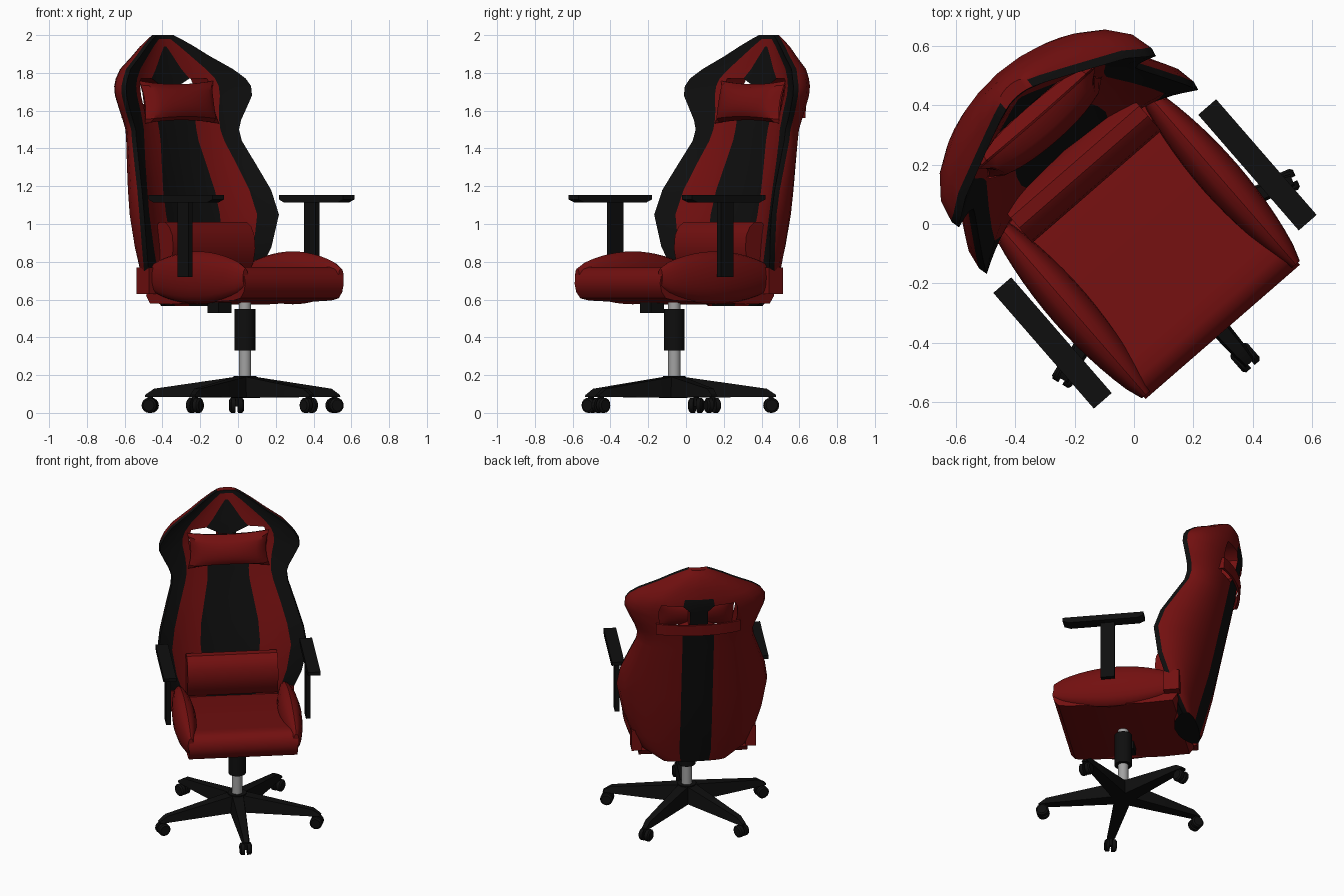
import bpy, bmesh, math
from math import sin, cos, pi, radians

if "Cube" in bpy.data.objects:
    bpy.data.objects.remove(bpy.data.objects["Cube"])

# Chair is modelled facing -y round its column, then turned 41 degrees
TURN, CENTRE = radians(41), (0.037, -0.062, 0)

def material(name, rgb):
    m = bpy.data.materials.new(name)
    m.diffuse_color = (*rgb, 1)
    m.use_nodes = True
    m.node_tree.nodes["Principled BSDF"].inputs["Base Color"].default_value = m.diffuse_color
    return m

RED = material("dark red leather", (0.17, 0.005, 0.005))
BLACK = material("black", (0.0045, 0.0045, 0.0045))
STEEL = material("grey steel", (0.36, 0.36, 0.36))

def build(name, verts, faces, mats, index=None):
    me = bpy.data.meshes.new(name)
    me.from_pydata(verts, [], faces)
    for m in mats:
        me.materials.append(m)
    if index:
        me.polygons.foreach_set("material_index", index)
    bm = bmesh.new()
    bm.from_mesh(me)
    bmesh.ops.recalc_face_normals(bm, faces=bm.faces)
    bm.to_mesh(me)
    bm.free()
    ob = bpy.data.objects.new(name, me)
    ob.location, ob.rotation_euler = CENTRE, (0, 0, TURN)
    bpy.context.collection.objects.link(ob)
    return ob

def loft(name, rings, mat):
    n = len(rings[0])
    faces = [tuple(range(n)), tuple(range((len(rings) - 1) * n, len(rings) * n))]
    for r in range(len(rings) - 1):
        for i in range(n):
            k = (i + 1) % n
            faces.append((r * n + i, r * n + k, r * n + n + k, r * n + n + i))
    return build(name, [p for ring in rings for p in ring], faces, [mat])

def extrude(name, profile, x0, x1, mat):
    return loft(name, [[(x, y, z) for y, z in profile] for x in (x0, x1)], mat)

def box(name, x0, x1, y0, y1, z0, z1, mat):
    return extrude(name, [(y0, z0), (y1, z0), (y1, z1), (y0, z1)], x0, x1, mat)

def column(name, r, z0, z1, mat, n=20):
    return loft(name, [[(r * cos(2 * pi * i / n), r * sin(2 * pi * i / n), z) for i in range(n)]
                       for z in (z0, z1)], mat)

def lerp(table, z):
    for (a, p), (b, q) in zip(table, table[1:]):
        if z <= b:
            return p + (q - p) * (z - a) / (b - a)
    return table[-1][1]

# Star base with five legs and twin-wheel casters
column("base_hub", 0.06, 0.08, 0.195, BLACK)
for n in range(5):
    a = -pi / 2 + n * 2 * pi / 5

    def place(r, t, z, a=a):
        return (r * cos(a) - t * sin(a), r * sin(a) + t * cos(a), z)
    loft(f"base_leg_{n}", [[place(r, -w, lo), place(r, w, lo), place(r, w * 0.7, hi), place(r, -w * 0.7, hi)]
                           for r, w, lo, hi in ((0, .05, .08, .19), (.05, .05, .08, .19),
                                                (.49, .027, .085, .128), (.54, .02, .085, .095))], BLACK)
    for s in (-1, 1):
        loft(f"caster_wheel_{n}_{s}", [[place(.515 + r * cos(q * pi / 8), s * t, .04 + r * sin(q * pi / 8))
                                        for q in range(16)]
                                       for t, r in ((.008, .04), (.03, .04), (.038, .03))], BLACK)
    box_ring = [[place(.515 + d, t, z) for d, z in ((-.012, .035), (.012, .035), (.012, .1), (-.012, .1))]
                for t in (-.012, .012)]
    loft(f"caster_stem_{n}", box_ring, BLACK)

# Gas lift and tilt control
column("gas_lift", 0.033, 0.15, 0.62, STEEL)
column("lift_sleeve", 0.055, 0.33, 0.55, BLACK)
box("tilt_control", -.225, -.135, -.045, .045, .53, .61, BLACK)

# Seat cushion with rolled front
extrude("seat", [(-.30, .595), (-.36, .607), (-.388, .64), (-.40, .685), (-.39, .73), (-.365, .76), (-.33, .772),
                 (-.27, .768), (0, .735), (.3, .72), (.38, .70), (.40, .62), (.37, .58), (.2, .575)],
        -.345, .345, RED)

for s, side in ((-1, "left"), (1, "right")):
    # Domed side bolster of the seat
    rings = []
    for i in range(15):
        t = i / 14
        k = max(sin(pi * t), 0) ** 0.7
        w, h = .018 + .055 * k, .05 + .09 * k
        rings.append([(s * (.335 + w * cos(q * pi / 8)), -.39 + .78 * t, .715 + h * sin(q * pi / 8))
                      for q in range(16)])
    loft(f"{side}_seat_bolster", rings, RED)
    box(f"{side}_hinge_cover", s * .33, s * .395, .32, .42, .63, .77, RED)
    # Armrest: pad on a flat post
    extrude(f"{side}_arm_pad", [(-.31, 1.153), (.207, 1.153), (.207, 1.13), (.17, 1.115), (-.27, 1.115),
                                (-.31, 1.13)], s * .418, s * .498, BLACK)
    box(f"{side}_arm_post", s * .43, s * .46, -.073, .017, .72, 1.13, BLACK)

# Backrest shell: height, half width, wing y, centre-stripe ratio, border ratio
ROWS = [(.565, .20, .41, .45, .8), (.65, .33, .37, .45, .8), (.75, .395, .33, .42, .8), (.88, .445, .29, .4, .8),
        (1.05, .48, .27, .4, .8), (1.18, .46, .31, .4, .79), (1.32, .415, .385, .38, .78),
        (1.44, .375, .45, .36, .76), (1.5, .368, .465, .36, .74), (1.55, .385, .468, .35, .71),
        (1.6, .41, .462, .14, .68), (1.68, .447, .45, .13, .66), (1.73, .445, .455, .13, .66),
        (1.77, .42, .47, .32, .66), (1.82, .365, .51, .25, .64), (1.89, .245, .565, .18, .62),
        (1.94, .168, .6, .05, .55), (1.98, .10, .63, .05, .4), (2.0, .06, .645, .05, .3)]
REAR = [(.565, .48), (.9, .575), (1.4, .68), (1.8, .76), (1.95, .735), (2.0, .70)]
FRONT = [(.565, .33), (1.0, .43), (1.7, .6), (2.0, .655)]
NC = 15

def rear_y(w, z, ve):
    e = ve + .03
    return e + (lerp(REAR, z) - e) * math.sqrt(max(0, 1 - w * w))

def steps(a, b):
    half = [a, (a + b) / 2, .85 * b, b, (1 + b) / 2, .5 + .5 * (.95 if b > .7 else .92), 1]
    return [-w for w in reversed(half)] + [0] + half

front, rear = [], []
for z, u, ve, a, b in ROWS:
    vf = lerp(FRONT, z)
    front += [(w * u * .985, vf + (ve - vf) * abs(w) ** 2.2, z) for w in steps(a, b)]
    rear += [(w * u, rear_y(w, z, ve), z) for w in steps(min(a, .1 / u), b)]
faces, index, edges = [], [], {}
off = len(front)
for r in range(len(ROWS) - 1):
    zm = (ROWS[r][0] + ROWS[r + 1][0]) / 2
    for j in range(NC - 1):
        k = j - 7 if j >= 7 else 6 - j
        if 9 <= r <= 12 and k in (1, 2):      # openings either side of the head pillow
            continue
        q = (r * NC + j, r * NC + j + 1, r * NC + NC + j + 1, r * NC + NC + j)
        faces.append(q)
        index.append(1 if k >= 4 or zm > 1.96 or (k == 0 and zm < 1.93) else 0)
        faces.append(tuple(v + off for v in q))
        index.append(1 if k == 0 and zm < 1.84 else 0)
        for e in zip(q, q[1:] + q[:1]):
            key = tuple(sorted(e))
            edges[key] = edges.get(key, 0) + 1
for (p, q), n in edges.items():               # rim and opening walls
    if n == 1:
        faces.append((p, q, q + off, p + off))
        rim = (p % NC == q % NC and p % NC in (0, NC - 1)) or (p < NC and q < NC)
        index.append(1 if rim else 0)
build("backrest", front + rear, faces, [RED, BLACK], index)

# Head pillow, pinched at the sides with pointed corners
NX, NZ = 14, 10
verts, faces = [], []
for side in (-1, 1):
    for i in range(NX + 1):
        for j in range(NZ + 1):
            s, t = 2 * i / NX - 1, 2 * j / NZ - 1
            th = .075 * (max(0, (1 - s * s) * (1 - t * t))) ** .4 + .003
            zz = .113 * t * (1 - .16 * (1 - s * s))
            verts.append((.26 * s * (1 - .08 * (1 - t * t)), .535 + .2 * zz + side * th, 1.645 + zz))
    o = 0 if side < 0 else (NX + 1) * (NZ + 1)
    for i in range(NX):
        for j in range(NZ):
            p = o + i * (NZ + 1) + j
            faces.append((p, p + 1, p + NZ + 2, p + NZ + 1))
build("head_pillow", verts, faces, [RED])

# Strap of the head pillow, round the back of the shell
path = [(-.25, .55)] + [(.26 * i / 5, rear_y(.26 * i / 5 / .41, 1.6, .462) + .004) for i in range(-5, 6)] + [(.25, .55)]
loft("pillow_strap", [[(x * m, y + d, z) for m, d, z in ((1, 0, 1.56), (1.03, .014, 1.56),
                                                        (1.03, .02, 1.635), (1, .006, 1.635))]
                      for x, y in path], RED)

# Lumbar cushion
extrude("lumbar_cushion", [(.30, .74), (.262, .80), (.248, .87), (.255, .94), (.28, .985), (.315, 1.01),
                           (.36, 1.01), (.39, .985), (.42, .9), (.40, .74)], -.288, .288, RED)

# Smooth shading with sharp edges kept
bpy.ops.object.select_all(action='SELECT')
bpy.context.view_layer.objects.active = bpy.data.objects["backrest"]
bpy.ops.object.shade_smooth_by_angle(angle=radians(35))
